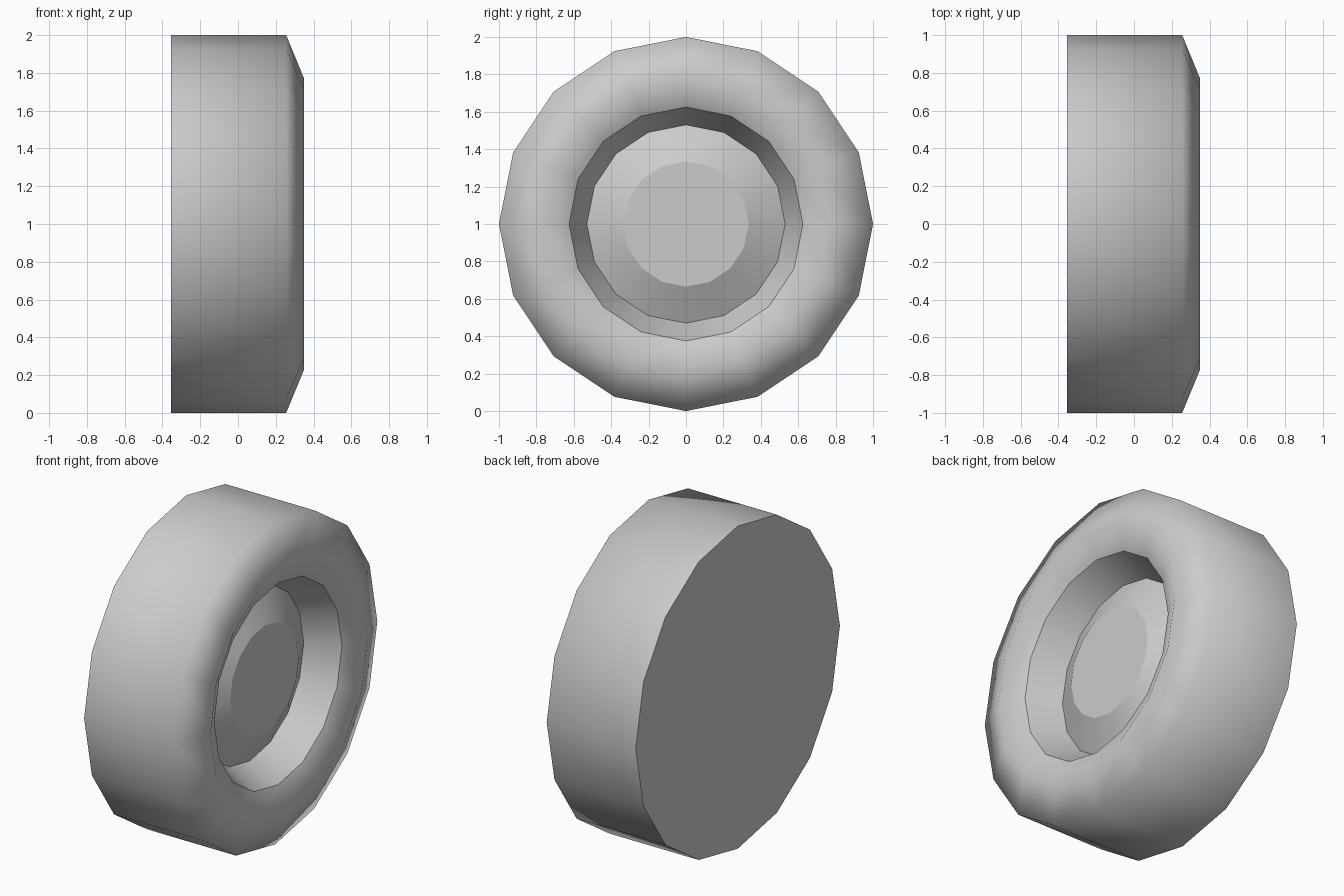
import bpy, bmesh, math

if "Cube" in bpy.data.objects:
    bpy.data.objects.remove(bpy.data.objects["Cube"])

SIDES = 16


def lathe(name, profile, sharp_rings=(), cap_start=False, cap_end=False):
    """Spin (x, radius) points about the x axis at height 1."""
    bm = bmesh.new()
    rings = []
    for x, r in profile:
        rings.append([bm.verts.new((x, r * math.cos(2 * math.pi * i / SIDES),
                                    1 + r * math.sin(2 * math.pi * i / SIDES)))
                      for i in range(SIDES)])
    for a, b in zip(rings, rings[1:]):
        for i in range(SIDES):
            j = (i + 1) % SIDES
            bm.faces.new((a[i], b[i], b[j], a[j])).smooth = True
    if cap_start:
        bm.faces.new(rings[0])
    if cap_end:
        bm.faces.new(rings[-1])
    bmesh.ops.recalc_face_normals(bm, faces=bm.faces)
    # Open strips face +x or the axis, so orient them by the profile direction
    bm.faces.ensure_lookup_table()
    f = bm.faces[0]
    (x0, r0), (x1, r1) = profile[:2]
    c = f.calc_center_median()
    radial = f.normal.y * c.y + f.normal.z * (c.z - 1)
    if f.normal.x * (r0 - r1) + radial * (x1 - x0) < 0:
        bmesh.ops.reverse_faces(bm, faces=bm.faces)
    for k in sharp_rings:
        for i in range(SIDES):
            e = bm.edges.get((rings[k][i], rings[k][(i + 1) % SIDES]))
            e.smooth = False
    mesh = bpy.data.meshes.new(name)
    bm.to_mesh(mesh)
    bm.free()
    obj = bpy.data.objects.new(name, mesh)
    bpy.context.collection.objects.link(obj)
    return obj


# Tyre: flat back, tread, sloped shoulder, inner lip and recess wall
lathe("tyre", [(-0.355, 1.0), (0.255, 1.0), (0.35, 0.77), (0.275, 0.625),
               (0.08, 0.53)], sharp_rings=(0, 3), cap_start=True)

# Hub: shallow cone with a flat centre disc
lathe("hub", [(0.08, 0.53), (0.18, 0.335)], sharp_rings=(1,), cap_end=True)
